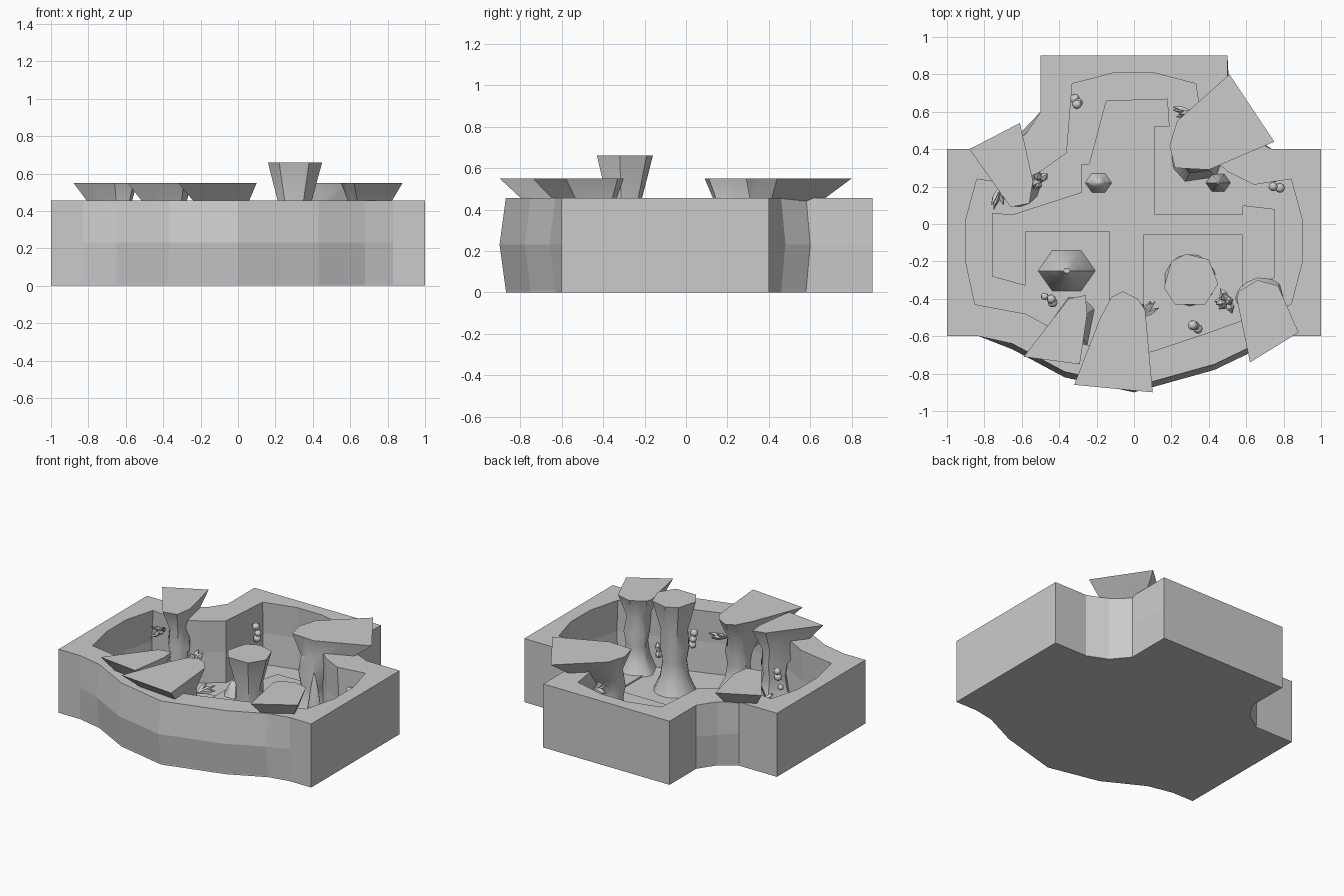
import bpy, bmesh, math, random
from mathutils import Vector

random.seed(4)
if "Cube" in bpy.data.objects:
    bpy.data.objects.remove(bpy.data.objects["Cube"], do_unlink=True)

stone = bpy.data.materials.new("grey_stone")
stone.use_nodes = True
stone.diffuse_color = (0.6, 0.6, 0.6, 1)
stone.node_tree.nodes["Principled BSDF"].inputs["Base Color"].default_value = (0.6, 0.6, 0.6, 1)


def finish(name, bm, smooth=None):
    bmesh.ops.recalc_face_normals(bm, faces=bm.faces)
    mesh = bpy.data.meshes.new(name)
    bm.to_mesh(mesh)
    bm.free()
    mesh.materials.append(stone)
    ob = bpy.data.objects.new(name, mesh)
    bpy.context.collection.objects.link(ob)
    if smooth:
        bpy.ops.object.select_all(action='DESELECT')
        ob.select_set(True)
        bpy.context.view_layer.objects.active = ob
        bpy.ops.object.shade_smooth_by_angle(angle=math.radians(smooth))
    return ob


def ring(bm, pts, z):
    return [bm.verts.new((x, y, z)) for x, y in pts]


def bridge(bm, a, b):
    n = len(a)
    for i in range(n):
        j = (i + 1) % n
        bm.faces.new((a[i], a[j], b[j], b[i]))


def loop_edges(bm, loop):
    return [bm.edges.get((loop[i], loop[i - 1])) for i in range(len(loop))]


def slab(name, pts, z0, z1):
    bm = bmesh.new()
    low, high = ring(bm, pts, z0), ring(bm, pts, z1)
    bridge(bm, low, high)
    bm.faces.new(low)
    bm.faces.new(high)
    return finish(name, bm)


# Outer wall plan; the curved stretches bulge at half height
FRONT = [(-.83, -.6), (-.65, -.64), (-.37, -.79), (0, -.87), (.43, -.75), (.68, -.63), (.83, -.6)]
OUTER = ([(-1, -.6)] + FRONT + [(1, -.6), (1, .4), (.74, .4), (.6, .46), (.5, .58), (.5, .9),
         (-.5, .9), (-.5, .6), (-.58, .48), (-.7, .4), (-1, .4)])


def bulge(p):
    x, y = p
    if y < -.61:
        return (x, y - .03)
    if abs(x) < .74 and .4 < y < .59:
        return (x + math.copysign(.015, x), y + .02)
    return p


# Inner wall plan
INNER = [(-.85, -.43), (-.58, -.48), (-.47, -.54), (-.28, -.64), (0, -.7), (.1, -.68), (.4, -.58),
         (.62, -.5), (.84, -.43), (.9, -.2), (.9, .02), (.84, .24), (.64, .21), (.5, .28), (.39, .38),
         (.36, .55), (.33, .75), (.1, .81), (-.1, .81), (-.33, .75), (-.36, .38), (-.5, .28),
         (-.64, .21), (-.84, .24), (-.9, .02), (-.9, -.2)]

bm = bmesh.new()
tops = []
for plan, mid in ((OUTER, [bulge(p) for p in OUTER]), (INNER, [(x * 1.015, y * 1.015) for x, y in INNER])):
    rings = [ring(bm, plan, .01), ring(bm, mid, .23), ring(bm, plan, .455)]
    bridge(bm, rings[0], rings[1])
    bridge(bm, rings[1], rings[2])
    tops += loop_edges(bm, rings[2])
bmesh.ops.triangle_fill(bm, edges=tops, use_beauty=True)
finish("cave_wall", bm)

# Floor and the raised walkway crossing it
slab("floor", OUTER, 0, .012)
slab("walkway", [(-.15, .66), (.18, .67), (.19, .52), (.11, .52), (.11, .05), (.58, .05), (.58, .1),
                 (.75, .08), (.75, -.29), (.58, -.34), (.58, -.06), (.05, -.06), (.05, -.5), (-.13, -.5),
                 (-.13, -.04), (-.58, -.04), (-.58, -.33), (-.76, -.28), (-.76, .06), (-.65, .05),
                 (-.28, .17), (-.24, .32)], .01, .022)
slab("square_stone", [(-.28, .1), (-.06, .1), (-.06, .32), (-.28, .32)], .01, .03)


def column(name, top, centre, z_top, z_neck, neck, waist, foot):
    """Flat irregular cap narrowing into a waisted stem with a flared foot."""
    c = Vector(centre)
    pts = []
    for i, p in enumerate(top):
        a, b = Vector(p), Vector(top[(i + 1) % len(top)])
        pts += [a, (a + b) / 2]
    rel = [p - c for p in pts]
    plans = [([c + v for v in rel], z_top), ([c + v * neck for v in rel], z_neck)]
    for r, z in ((waist * 1.2, z_neck * .72), (waist, z_neck * .5), (waist * 1.2, z_neck * .25), (foot, .01)):
        plans.append(([c + v.normalized() * r for v in rel], z))
    bm = bmesh.new()
    rings = [ring(bm, p, z) for p, z in plans]
    for a, b in zip(rings, rings[1:]):
        bridge(bm, a, b)
    bm.faces.new(rings[0])
    finish(name, bm, 35)


# Rock ledges growing out of the walls
LEDGES = {
    "back_right_ledge": ([(-.88, .4), (-.61, .54), (-.54, .23), (-.56, .11), (-.66, .09)], (-.63, .23)),
    "back_left_ledge": ([(.51, .8), (.75, .44), (.4, .29), (.22, .3), (.19, .42), (.23, .55)], (.34, .35)),
    "front_right_ledge": ([(-.59, -.71), (-.35, -.4), (-.26, -.38), (-.25, -.48), (-.29, -.75)], (-.33, -.53)),
    "front_middle_ledge": ([(-.32, -.86), (.1, -.9), (.06, -.46), (.02, -.4), (-.06, -.36), (-.12, -.39),
                            (-.18, -.5)], (-.04, -.54)),
    "front_left_ledge": ([(.62, -.74), (.88, -.58), (.77, -.33), (.66, -.3), (.56, -.36), (.55, -.4)], (.68, -.42)),
}
for name, (top, centre) in LEDGES.items():
    column(name, top, centre, .55, .4, .55, .075, .14)

# Free-standing pillar
column("pillar", [(.16, -.34), (.22, -.43), (.38, -.43), (.45, -.32), (.4, -.19), (.28, -.16), (.2, -.2)],
       (.3, -.3), .66, .45, .62, .08, .14)


# Stalagmites
def stalagmite(name, x, y, r, h, sides=6):
    bm = bmesh.new()
    rings = []
    for k, z in ((1, .01), (.8, .3 * h), (.45, .72 * h), (.12, h)):
        rings.append(ring(bm, [(x + k * r * math.cos(2 * math.pi * i / sides) * 1.1,
                                y + k * r * math.sin(2 * math.pi * i / sides) * .9)
                               for i in range(sides)], z))
    for a, b in zip(rings, rings[1:]):
        bridge(bm, a, b)
    bm.faces.new(rings[-1])
    finish(name, bm, 60)


stalagmite("broad_stalagmite", -.36, -.25, .14, .3)
stalagmite("tall_stalagmite", .45, .22, .06, .35)
stalagmite("short_stalagmite", -.19, .22, .075, .13)


# Crystal clusters and pebbles stuck to the walls
def crystals(name, pos, aim, length, radius, count, spread):
    bm = bmesh.new()
    for _ in range(count):
        d = Vector(aim).normalized() + Vector([random.uniform(-spread, spread) for _ in range(3)])
        d.normalize()
        rot = d.to_track_quat('Z', 'Y')
        size = length * random.uniform(.75, 1.1)
        rings = [[bm.verts.new(Vector(pos) + rot @ Vector((r * math.cos(a * math.tau / 5),
                 r * math.sin(a * math.tau / 5), size * t))) for a in range(5)]
                 for r, t in ((radius * .5, 0), (radius, .55), (radius * .1, 1))]
        bridge(bm, rings[0], rings[1])
        bridge(bm, rings[1], rings[2])
        bm.faces.new(rings[2])
    finish(name, bm)


crystals("right_spikes", (-.72, .19, .36), (0, -1, .2), .11, .017, 6, .6)
crystals("front_spikes", (.03, -.5, .38), (.6, 1, .1), .12, .017, 6, .5)
crystals("back_spikes", (.31, .6, .36), (-1, 0, .2), .11, .017, 6, .6)
crystals("right_crystal", (-.51, .23, .18), (.2, -.2, 1), .08, .025, 8, 1.2)
crystals("left_crystal", (.5, -.41, .18), (-.2, .2, 1), .08, .025, 8, 1.2)


def pebbles(name, pos, count):
    bm = bmesh.new()
    for i in range(count):
        made = bmesh.ops.create_icosphere(bm, subdivisions=1, radius=random.uniform(.022, .03))
        off = Vector(pos) + Vector((random.uniform(-.03, .03), random.uniform(-.03, .03), .05 * i - .05))
        bmesh.ops.translate(bm, vec=off, verts=made["verts"])
    finish(name, bm, 50)


for name, pos in (("back_pebbles", (-.32, .64, .28)), ("front_right_pebbles", (-.46, -.41, .25)),
                  ("front_pebbles", (.34, -.57, .27)), ("left_pebbles", (.77, .22, .27))):
    pebbles(name, pos, 3)
